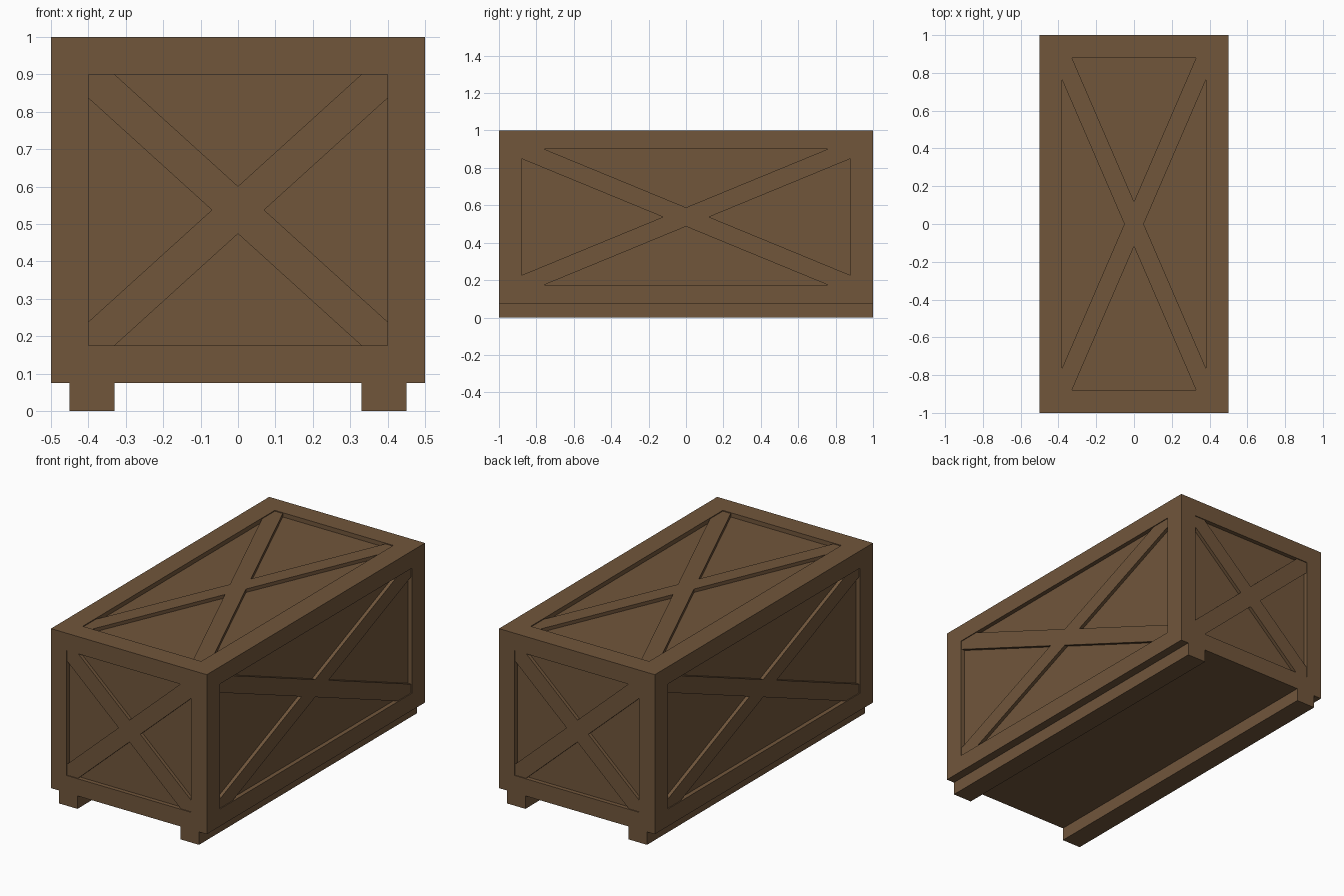
import bpy, bmesh, math
from mathutils import Vector

if "Cube" in bpy.data.objects:
    bpy.data.objects.remove(bpy.data.objects["Cube"])

BASE, TOP = 0.075, 1.0          # crate body heights
MID, HALF = (BASE + TOP) / 2, (TOP - BASE) / 2
PANEL, BEAM = 0.025, 0.005      # depth of panels and braces below the frame
BRACE_HALF = 0.047              # half width of a diagonal brace

wood = bpy.data.materials.new("brown wood")
wood.diffuse_color = (0.165, 0.093, 0.044, 1)
wood.use_nodes = True
wood.node_tree.nodes["Principled BSDF"].inputs["Base Color"].default_value = wood.diffuse_color


def finish(name, bm):
    bmesh.ops.remove_doubles(bm, verts=bm.verts, dist=1e-5)
    bmesh.ops.recalc_face_normals(bm, faces=bm.faces)
    mesh = bpy.data.meshes.new(name)
    bm.to_mesh(mesh)
    bm.free()
    mesh.materials.append(wood)
    obj = bpy.data.objects.new(name, mesh)
    bpy.context.collection.objects.link(obj)
    return obj


def add_face(bm, points):
    return bm.faces.new([bm.verts.new(p) for p in points])


# name, face centre, across, up, half sizes, frame widths
X, Y, Z = Vector((1, 0, 0)), Vector((0, 1, 0)), Vector((0, 0, 1))
SIDES = [
    ("front", (0, -1, MID), X, Z, 0.5, HALF, 0.10, 0.10),
    ("back", (0, 1, MID), -X, Z, 0.5, HALF, 0.10, 0.10),
    ("right", (0.5, 0, MID), Y, Z, 1.0, HALF, 0.12, 0.10),
    ("left", (-0.5, 0, MID), -Y, Z, 1.0, HALF, 0.12, 0.10),
    ("top", (0, 0, TOP), X, Y, 0.5, 1.0, 0.12, 0.12),
]
CORNERS = [(-1, -1), (1, -1), (1, 1), (-1, 1)]

body = bmesh.new()
for name, centre, u, v, hw, hh, mw, mh in SIDES:
    c, n = Vector(centre), u.cross(v)

    def at(a, b, depth=0.0):
        return c + u * a + v * b - n * depth

    # frame around a sunken panel
    w, h = hw - mw, hh - mh
    outer = [at(i * hw, j * hh) for i, j in CORNERS]
    inner = [at(i * w, j * h) for i, j in CORNERS]
    sunk = [at(i * w, j * h, PANEL) for i, j in CORNERS]
    for k in range(4):
        m = (k + 1) % 4
        add_face(body, [outer[k], outer[m], inner[m], inner[k]])
        add_face(body, [inner[k], inner[m], sunk[m], sunk[k]])
    add_face(body, sunk)

    # crossed braces, one X-shaped outline raised from the panel
    diag = math.hypot(w, h)
    a, b = BRACE_HALF * diag / h, BRACE_HALF * diag / w
    outline = [(a, 0), (w, h - b), (w, h), (w - a, h),
               (0, b), (a - w, h), (-w, h), (-w, h - b),
               (-a, 0), (-w, b - h), (-w, -h), (a - w, -h),
               (0, -b), (w - a, -h), (w, -h), (w, b - h)]
    cross = bmesh.new()
    face = add_face(cross, [at(p, q, PANEL) for p, q in outline])
    ext = bmesh.ops.extrude_face_region(cross, geom=[face])
    verts = [g for g in ext["geom"] if isinstance(g, bmesh.types.BMVert)]
    bmesh.ops.translate(cross, verts=verts, vec=n * (PANEL - BEAM))
    finish(name + "_cross_brace", cross)

# floor closes the body
add_face(body, [(i * 0.5, j, BASE) for i, j in CORNERS])
finish("crate_body", body)

# two runners under the floor
for side, label in ((-1, "left"), (1, "right")):
    bm = bmesh.new()
    bmesh.ops.create_cube(bm, size=1)
    bmesh.ops.scale(bm, verts=bm.verts, vec=(0.12, 2.0, BASE))
    bmesh.ops.translate(bm, verts=bm.verts, vec=(side * 0.39, 0, BASE / 2))
    finish(label + "_runner", bm)
